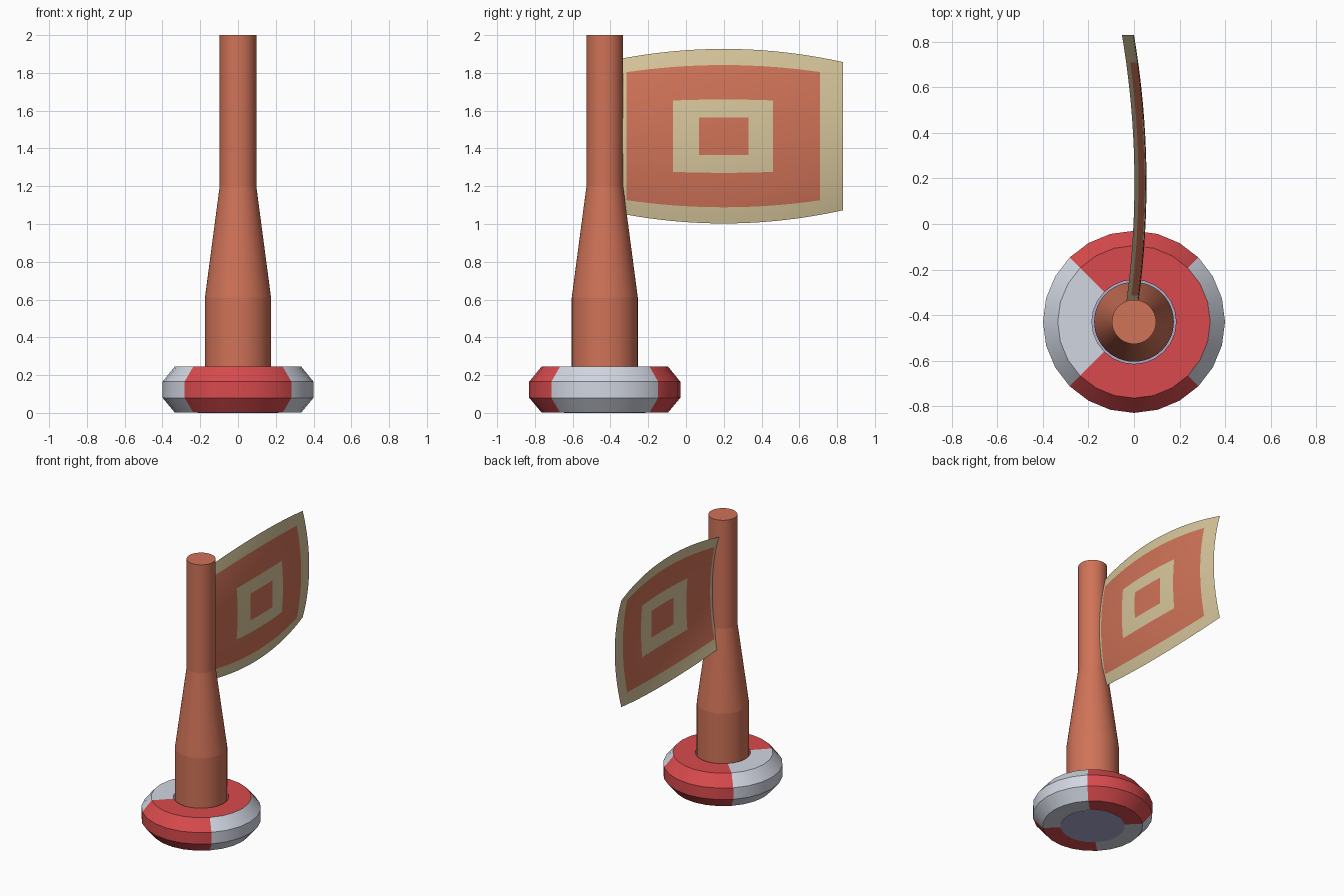
import bpy, bmesh, math

if "Cube" in bpy.data.objects:
    bpy.data.objects.remove(bpy.data.objects["Cube"])

AXIS_Y = -0.43  # pole and base axis


def material(name, r, g, b):
    lin = [((c / 255 + 0.055) / 1.055) ** 2.4 for c in (r, g, b)]
    m = bpy.data.materials.new(name)
    m.diffuse_color = (*lin, 1)
    m.use_nodes = True
    m.node_tree.nodes["Principled BSDF"].inputs["Base Color"].default_value = m.diffuse_color
    return m


coral = material("coral", 208, 115, 88)
sand = material("sand", 215, 198, 155)
red = material("red", 216, 74, 77)
white = material("pale grey", 209, 214, 225)
lilac = material("lilac", 172, 172, 208)


def finish(bm, name, mats, y=0.0):
    me = bpy.data.meshes.new(name)
    bm.to_mesh(me)
    bm.free()
    for m in mats:
        me.materials.append(m)
    ob = bpy.data.objects.new(name, me)
    ob.location.y = y
    bpy.context.collection.objects.link(ob)
    return ob


def lathe(name, profile, sides, mats, closed=False, rule=None):
    """Spin (radius, z) points; profile corners stay sharp, sides are smooth."""
    bm = bmesh.new()
    rings = []
    for r, z in profile:
        rings.append([bm.verts.new((r * math.cos(2 * math.pi * i / sides),
                                    r * math.sin(2 * math.pi * i / sides), z))
                      for i in range(sides)])
    pairs = list(zip(rings, rings[1:]))
    if closed:
        pairs.append((rings[-1], rings[0]))
    for lo, hi in pairs:
        for i in range(sides):
            j = (i + 1) % sides
            bm.faces.new((lo[i], lo[j], hi[j], hi[i])).smooth = True
    if not closed:
        bm.faces.new(rings[0][::-1])
        bm.faces.new(rings[-1])
    for e in bm.edges:
        if abs(e.verts[0].co.z - e.verts[1].co.z) < 1e-5:
            same_r = abs(e.verts[0].co.xy.length - e.verts[1].co.xy.length) < 1e-4
            e.smooth = not same_r
    bm.normal_update()
    if rule:
        for f in bm.faces:
            f.material_index = rule(f)
    return finish(bm, name, mats, AXIS_Y)


# Pole: wide foot, taper, thin upper shaft
lathe("pole", [(0.175, 0.004), (0.175, 0.61), (0.097, 1.2), (0.097, 2.0)], 48, [coral])


# Base ring: red front and back quarters, pale side quarters (one top stays red)
def ring_colour(f):
    c = f.calc_center_median()
    side = abs(c.x) > abs(c.y)
    if f.normal.z > 0.9 and c.x > 0:
        return 0
    return 1 if side else 0


lathe("base_ring",
      [(0.185, 0.002), (0.335, 0.002), (0.40, 0.08), (0.40, 0.165), (0.335, 0.245), (0.185, 0.245)],
      24, [red, white], closed=True, rule=ring_colour)
bpy.data.objects["base_ring"].data.update()

# Floor plate closing the hole of the ring
lathe("base_floor", [(0.215, 0.0), (0.215, 0.003)], 24, [lilac])


# Flag: sheet bowed along its length and height, with nested rectangles
def subdivide(stops, step):
    out = []
    for a, b in zip(stops, stops[1:]):
        n = max(1, round((b - a) / step))
        out += [a + (b - a) * k / n for k in range(n)]
    return out + [stops[-1]]


ys = subdivide([-0.34, -0.315, -0.07, 0.07, 0.33, 0.46, 0.71, 0.83], 0.06)
half = [0.215, 0.42, 0.815, 1.0]
ts = subdivide([-t for t in reversed(half)] + half, 0.1)
bands = [(-0.315, 0.71, 0.815), (-0.07, 0.46, 0.42), (0.07, 0.33, 0.215)]

bm = bmesh.new()
grid = []
for y in ys:
    h = 0.462 - 0.175 * (y - 0.2) ** 2
    bow = 0.055 - 0.13 * (y - 0.18) ** 2
    grid.append([bm.verts.new((bow - 0.053 * t * t, y, 1.465 + h * t)) for t in ts])
for i in range(len(ys) - 1):
    for j in range(len(ts) - 1):
        f = bm.faces.new((grid[i][j], grid[i + 1][j], grid[i + 1][j + 1], grid[i][j + 1]))
        f.smooth = True
        y, t = (ys[i] + ys[i + 1]) / 2, (ts[j] + ts[j + 1]) / 2
        # each nested rectangle swaps the colour
        f.material_index = sum(a < y < b and abs(t) < k for a, b, k in bands) % 2
finish(bm, "flag", [sand, coral])
